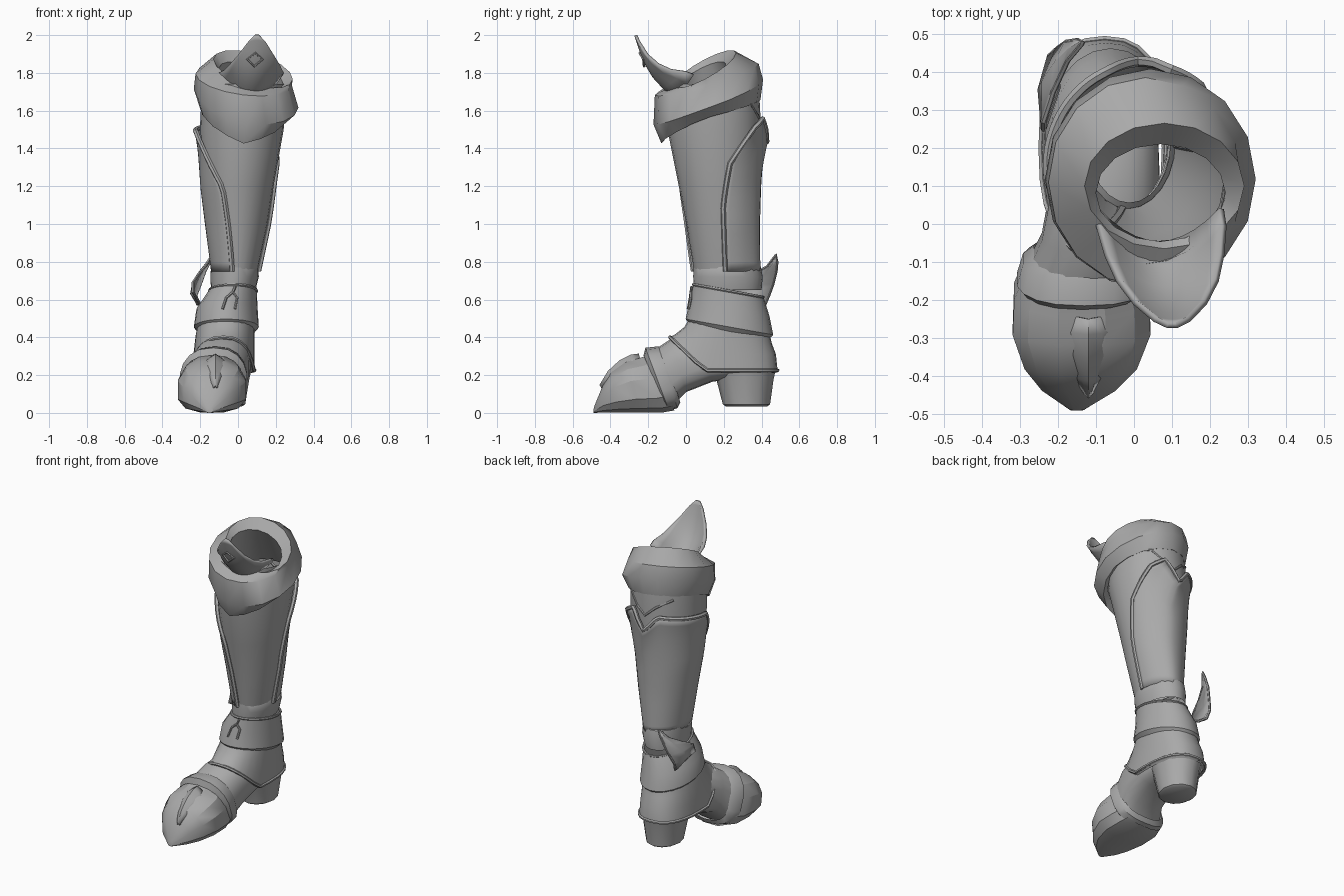
import bpy, bmesh, math
from mathutils import Vector

if "Cube" in bpy.data.objects:
    bpy.data.objects.remove(bpy.data.objects["Cube"])

metal = bpy.data.materials.new("grey_metal")
metal.diffuse_color = (0.4, 0.4, 0.4, 1)
metal.use_nodes = True
metal.node_tree.nodes["Principled BSDF"].inputs["Base Color"].default_value = metal.diffuse_color


def finish(ob, angle=40):
    ob.data.materials.clear()
    ob.data.materials.append(metal)
    bpy.ops.object.select_all(action='DESELECT')
    ob.select_set(True)
    bpy.context.view_layer.objects.active = ob
    bpy.ops.object.shade_smooth_by_angle(angle=math.radians(angle))
    return ob


def loft(name, rings, closed=True, cap0=False, cap1=False, thick=0, angle=40):
    """Skin a list of equal-length point rows."""
    bm = bmesh.new()
    rows = [[bm.verts.new(p) for p in r] for r in rings]
    n = len(rows[0])
    for a, b in zip(rows, rows[1:]):
        for i in range(n if closed else n - 1):
            j = (i + 1) % n
            bm.faces.new((a[i], a[j], b[j], b[i]))
    if cap0:
        bm.faces.new(rows[0][::-1])
    if cap1:
        bm.faces.new(rows[-1])
    bmesh.ops.recalc_face_normals(bm, faces=bm.faces)
    me = bpy.data.meshes.new(name)
    bm.to_mesh(me)
    bm.free()
    ob = bpy.data.objects.new(name, me)
    bpy.context.collection.objects.link(ob)
    if thick:
        m = ob.modifiers.new("thickness", 'SOLIDIFY')
        m.thickness, m.offset = thick, 0
    return finish(ob, angle)


def trim(name, pts, r=0.012, cyclic=False):
    """Raised bead along a path."""
    cu = bpy.data.curves.new(name, 'CURVE')
    cu.dimensions = '3D'
    cu.bevel_depth, cu.bevel_resolution = r, 1
    cu.use_fill_caps = True
    sp = cu.splines.new('POLY')
    sp.points.add(len(pts) - 1)
    for q, p in zip(sp.points, pts):
        q.co = (*p, 1)
    sp.use_cyclic_u = cyclic
    ob = bpy.data.objects.new(name, cu)
    bpy.context.collection.objects.link(ob)
    bpy.ops.object.select_all(action='DESELECT')
    ob.select_set(True)
    bpy.context.view_layer.objects.active = ob
    bpy.ops.object.convert(target='MESH')
    return finish(bpy.context.object)


def lerp(tab, x):
    """Piecewise linear table of (x, value...)."""
    for a, b in zip(tab, tab[1:]):
        if x <= b[0] or b is tab[-1]:
            t = min(1, max(0, (x - a[0]) / (b[0] - a[0])))
            v = [p + (q - p) * t for p, q in zip(a[1:], b[1:])]
            return v if len(v) > 1 else v[0]


def ring(cx, cy, rx, ry, zf, n=24, e=1.0):
    """Horizontal ring; e < 1 makes it squarer; zf may vary with position."""
    out = []
    for i in range(n):
        t = 2 * math.pi * i / n - math.pi / 2
        c, s = math.cos(t), math.sin(t)
        x = cx + rx * math.copysign(abs(c) ** e, c)
        y = cy + ry * math.copysign(abs(s) ** e, s)
        out.append(Vector((x, y, zf(x, y, t) if callable(zf) else zf)))
    return out


def surf(rows, deg, z, off=0):
    cx, cy, rx, ry = lerp(rows, z)
    t = math.radians(deg)
    return Vector((cx + (rx + off) * math.cos(t), cy + (ry + off) * math.sin(t), z))


# Shaft: rows are z, centre x, centre y, radius x, radius y
SHAFT = [(0.72, -.015, .212, .112, .163), (1.0, -.003, .188, .16, .186), (1.2, 0, .17, .188, .208),
         (1.5, .02, .15, .222, .248), (1.74, .03, .14, .22, .245)]
loft("shaft", [ring(*r[1:], r[0]) for r in SHAFT])

# Calf plate wrapped round the back, with raised edges
RIGHT = [(0, 0), (.45, 5), (.75, 18), (.9, 38), (1, 52)]
LEFT = [(0, 262), (.6, 245), (.87, 208), (1, 188)]
TOP = [(0, 1.51), (.15, 1.56), (.29, 1.43), (.45, 1.53), (1, 1.49)]


def plate(u, v, off=.006):
    a, b = lerp(RIGHT, v), lerp(LEFT, v)
    z = .75 + v * (lerp(TOP, u) - .75)
    crease = .01 * max(0, 1 - abs(u - .29) / .12)
    return surf(SHAFT, a + (b - a) * u, z, off + crease + .018 * v ** 8)


loft("calf_plate", [[plate(i / 28, j / 16) for i in range(29)] for j in range(17)], closed=False, thick=.012)
edge = [plate(0, j / 16) for j in range(17)] + [plate(i / 28, 1) for i in range(1, 28)]
edge += [plate(1, j / 16) for j in range(16, -1, -1)]
trim("calf_plate_trim", edge, .014)
seam = [(5, 1.64), (35, 1.64), (55, 1.63), (75, 1.56), (90, 1.52), (108, 1.58), (135, 1.63)]
trim("upper_back_seam", [surf(SHAFT, d, z, 0) for d, z in seam], .008)


# Flared cuff at the top, rolled inward into the opening
def tilt(z0, slope, y0, vee=0, side=0):
    return lambda x, y, t: (z0 + slope * (y - y0) - side * (x - .04)
                            - vee * max(0, 1 - abs(t + math.pi / 2 - (2 * math.pi if t > math.pi / 2 else 0)) / 1.4))


N = 16
loft("top_cuff", [
    ring(.03, .138, .215, .235, tilt(1.60, .25, .13, .08, .1), N),
    ring(.03, .132, .232, .262, tilt(1.59, .25, .13, .10, .1), N),
    ring(.043, .118, .277, .29, tilt(1.67, .34, .13, .04, .18), N),
    ring(.03, .11, .255, .275, tilt(1.77, .3, .13, 0, .12), N),
    ring(.08, .10, .21, .165, tilt(1.83, .52, .10, 0, .25), N),
    ring(.07, .082, .17, .128, tilt(1.80, .5, .10, 0, .25), N),
    ring(.035, .135, .205, .225, 1.6, N)], angle=35)

# Pointed guard that flares forward from the opening
GUARD = [(.065, -.05, 1.66, .165, .09, .13), (.072, -.115, 1.72, .165, .11, .085),
         (.08, -.17, 1.78, .152, .09, .035), (.088, -.212, 1.85, .13, .065, -.005),
         (.095, -.24, 1.92, .093, .035, -.025), (.1, -.258, 1.975, .045, .008, -.01),
         (.1, -.266, 2.0, .012, 0, 0)]
loft("front_guard", [[(x + w * s, y + dy * s * s, z + dz * s * s)
                      for s in [k / 5 for k in range(-5, 6)]]
                     for x, y, z, w, dy, dz in GUARD], closed=False, thick=.016)
trim("guard_diamond", [(.086, -.222, 1.835), (.13, -.226, 1.872), (.092, -.244, 1.905),
                       (.05, -.226, 1.872)], .007, True)

# Ankle strap and flared ankle bands
loft("ankle_strap", [
    ring(-.012, .214, .108, .158, .79), ring(-.017, .218, .126, .178, .775),
    ring(-.018, .222, .128, .184, .72), ring(-.025, .222, .118, .178, .65)])
BAND = [(.45, -.062, .23, .172, .232), (.55, -.058, .23, .162, .212), (.66, -.026, .224, .125, .185)]
lean = lambda z0: tilt(z0, -.18, .23)
loft("upper_ankle_band", [
    ring(*BAND[2][1:], lean(.65)),
    ring(*BAND[1][1:], lean(.55)), ring(*BAND[0][1:], lean(.455)),
    ring(-.062, .23, .15, .21, lean(.43))])
trim("ankle_bead", ring(*BAND[2][1:], lean(.645)), .008, True)
for path in ([(275, .67), (272, .64), (262, .61), (262, .55)], [(272, .64), (284, .61), (284, .55)]):
    trim("ankle_front_seam", [surf(BAND, d, z, .01) for d, z in path], .007)

# Heel guard whose hem rises over the instep
hem = lambda z0, k=.95: (lambda x, y, t: z0 + max(0, .1 - y) * k)
low = ring(-.077, .2, .165, .285, hem(.225), 28, .8)
loft("heel_guard", [
    ring(-.062, .23, .152, .212, lean(.46), 28, .95),
    ring(-.068, .222, .156, .232, lean(.41), 28, .9),
    ring(-.074, .208, .162, .268, hem(.31, .65), 28, .85), low,
    ring(-.077, .2, .15, .272, hem(.21), 28, .8)])
trim("heel_guard_trim", low, .01, True)

# Heel block
loft("heel_block", [
    ring(-.072, .305, .145, .172, .235, 12), ring(-.07, .312, .13, .152, .18, 12),
    ring(-.07, .32, .108, .125, .045, 12), ring(-.07, .32, .092, .11, .035, 12)], cap1=True)


# Foot: slanted cross-sections given as bottom (y, z), top (y, z), centre x, half width
def section(by, bz, ty, tz, cx, hw, n=18, peak=1.0):
    out = []
    for i in range(n):
        a = 2 * math.pi * (i + .5) / n
        s, c = math.sin(a), math.cos(a)
        f = .5 + .5 * (s ** peak if s > 0 else -abs(s) ** .55)
        x = cx + hw * math.copysign(abs(c) ** .8, c)
        out.append((x, by + (ty - by) * f, max(0, bz + (tz - bz) * f)))
    return out


FOOT = [(.44, .21, .42, .33, -.075, .09), (.3, .185, .25, .40, -.072, .135), (.14, .165, .03, .42, -.075, .145),
        (0, .11, -.075, .395, -.092, .152), (-.07, .04, -.18, .325, -.125, .16)]
loft("foot", [section(*f) for f in FOOT], cap0=True)

# Collar strap behind the toe
loft("toe_collar", [section(*f) for f in (
    (-.03, .055, -.12, .345, -.115, .15), (-.045, .025, -.15, .352, -.122, .172),
    (-.09, .012, -.215, .345, -.13, .18), (-.1, .02, -.225, .305, -.135, .165))])

# Toe cap with a raised pointed crest
TOE = [(-.06, .01, -.19, .315, -.135, .16), (-.12, 0, -.25, .295, -.137, .183),
       (-.25, 0, -.32, .275, -.138, .186), (-.36, 0, -.395, .22, -.14, .152),
       (-.435, 0, -.44, .15, -.145, .1), (-.49, 0, -.488, .03, -.15, .018)]
loft("toe_cap", [section(*t, n=12, peak=1.1) for t in TOE], cap1=True, angle=28)
loft("toe_crest", [[(-.12 - w, y, z - d), (-.12 - w * .4, y - .006, z - d * .35), (-.12, y - .01, z),
                    (-.12 + w * .4, y - .006, z - d * .35), (-.12 + w, y, z - d)]
                   for y, z, w, d in ((-.24, .31, .05, .04), (-.28, .305, .085, .06),
                                      (-.34, .275, .075, .06), (-.40, .22, .04, .035),
                                      (-.445, .145, .008, .015))], closed=False, thick=.008, angle=20)

# Wing-shaped spur on the outer left of the ankle
WING = [((-.20, .36, .575), (-.215, .42, .575)), ((-.238, .25, .64), (-.222, .44, .625)),
        ((-.238, .27, .69), (-.2, .46, .68)), ((-.212, .35, .73), (-.175, .478, .75)),
        ((-.175, .43, .775), (-.15, .482, .80)), ((-.138, .474, .832), (-.136, .478, .836))]
rows = []
for a, b in WING:
    a, b = Vector(a), Vector(b)
    rows.append([a, a.lerp(b, .5) + Vector((-.015, .008, 0)) * (b - a).length / .17, b])
loft("ankle_wing", rows, closed=False, thick=.014, angle=30)
trim("ankle_wing_trim", [r[0] for r in rows] + [r[2] for r in rows[::-1]], .008, True)
